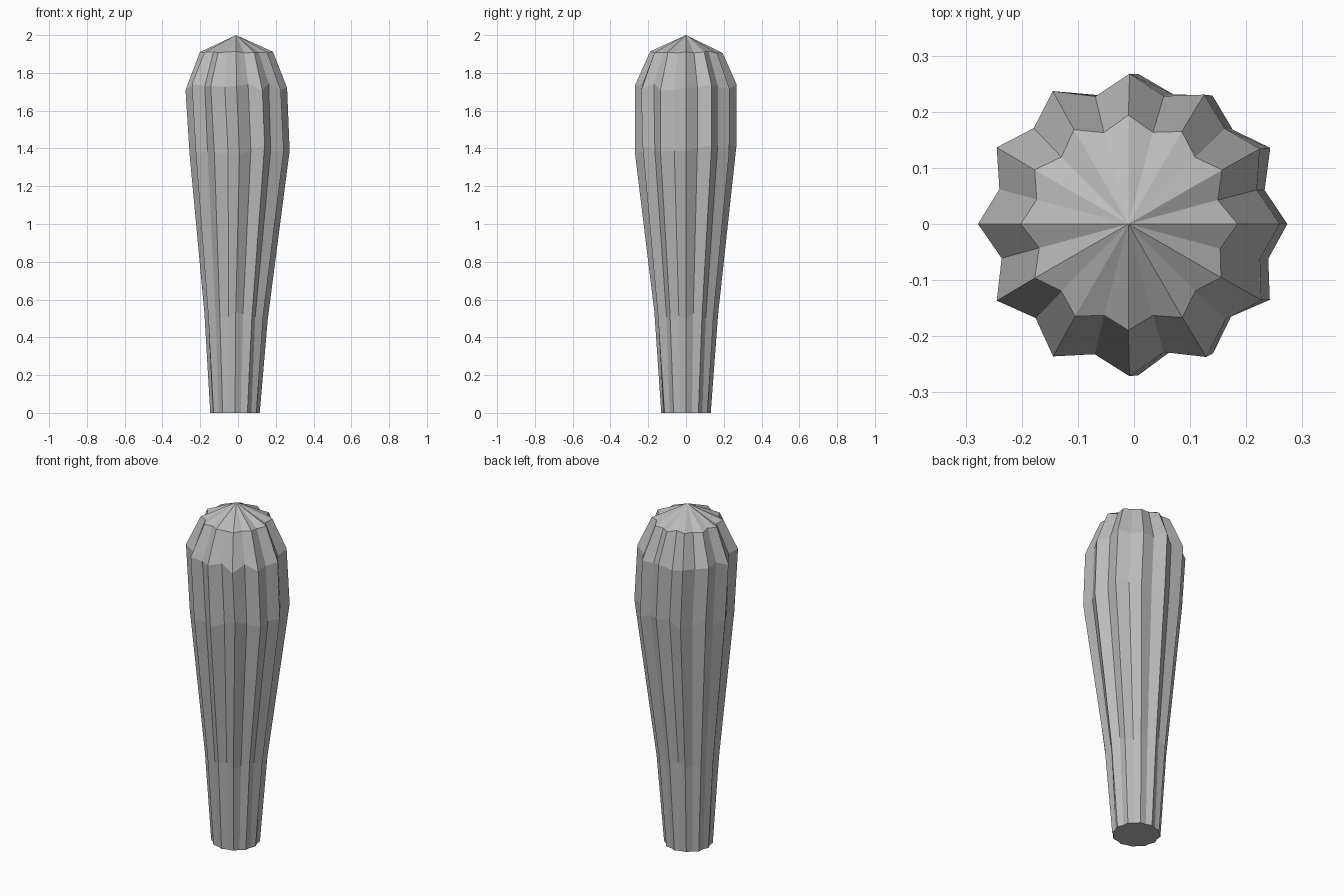
import bpy, bmesh, math, random

if "Cube" in bpy.data.objects:
    bpy.data.objects.remove(bpy.data.objects["Cube"], do_unlink=True)

random.seed(4)
RIDGES = 12

stone = bpy.data.materials.new("plain_grey")
stone.use_nodes = True
stone.diffuse_color = (0.5, 0.5, 0.5, 1)
stone.node_tree.nodes["Principled BSDF"].inputs["Base Color"].default_value = (0.5, 0.5, 0.5, 1)

# Ring profile: height, ridge radius, groove radius, sideways shift, height wobble
PROFILE = [
    (0.00, 0.131, 0.122, -0.016, 0.0),
    (0.52, 0.168, 0.148, -0.012, 0.025),
    (1.39, 0.268, 0.236, 0.008, 0.03),
    (1.725, 0.270, 0.238, -0.008, 0.02),
    (1.91, 0.192, 0.167, -0.010, 0.006),
]


def fluted_ring(bm, height, ridge, groove, shift, wobble):
    """Star-shaped ring that alternates ridge and groove points."""
    ring = []
    for i in range(2 * RIDGES):
        angle = math.pi * i / RIDGES
        radius = groove if i % 2 else ridge
        if wobble:
            radius *= 1 + random.uniform(-0.015, 0.015)
        z = height + random.uniform(-wobble, wobble)
        ring.append(bm.verts.new((shift + radius * math.cos(angle),
                                  radius * math.sin(angle), z)))
    return ring


# Fluted body with flat base and pointed cap
bm = bmesh.new()
rings = [fluted_ring(bm, *row) for row in PROFILE]
apex = bm.verts.new((-0.01, 0, 2))
count = 2 * RIDGES
bm.faces.new(rings[0][::-1])
for i in range(count):
    j = (i + 1) % count
    for low, high in zip(rings, rings[1:]):
        bm.faces.new((low[i], low[j], high[j], high[i]))
    bm.faces.new((rings[-1][i], rings[-1][j], apex))
bmesh.ops.recalc_face_normals(bm, faces=bm.faces)

mesh = bpy.data.meshes.new("fluted_column")
bm.to_mesh(mesh)
bm.free()
mesh.materials.append(stone)
column = bpy.data.objects.new("fluted_column", mesh)
bpy.context.collection.objects.link(column)
